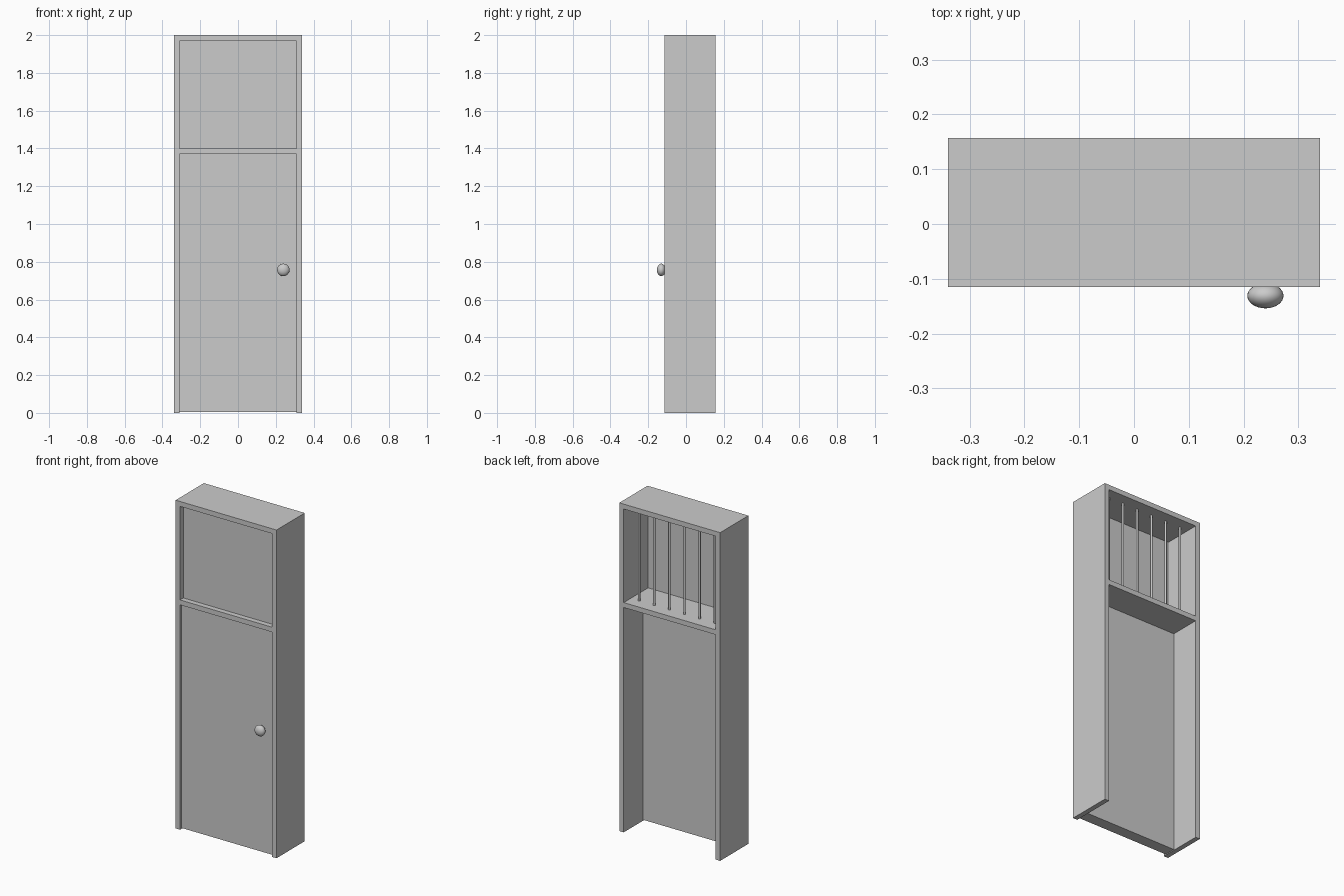
import bpy, bmesh
from mathutils import Matrix, Vector

cube = bpy.data.objects.get("Cube")
if cube:
    bpy.data.objects.remove(cube, do_unlink=True)

grey = bpy.data.materials.new("plain_grey")
grey.use_nodes = True
COLOUR = (0.6, 0.6, 0.6, 1)
grey.diffuse_color = COLOUR
grey.node_tree.nodes["Principled BSDF"].inputs["Base Color"].default_value = COLOUR

# Main sizes
FRONT, BACK = -0.115, 0.157
OUTER, INNER = 0.34, 0.31
TOP, HEAD, SILL, DOOR_TOP = 2.0, 1.97, 1.40, 1.37


def finish(name, bm):
    bmesh.ops.recalc_face_normals(bm, faces=bm.faces)
    mesh = bpy.data.meshes.new(name)
    bm.to_mesh(mesh)
    bm.free()
    mesh.materials.append(grey)
    obj = bpy.data.objects.new(name, mesh)
    bpy.context.collection.objects.link(obj)
    return obj


def box(name, low, high):
    low, high = Vector(low), Vector(high)
    bm = bmesh.new()
    place = Matrix.Translation((low + high) / 2) @ Matrix.Diagonal((high - low).to_4d())
    bmesh.ops.create_cube(bm, size=1, matrix=place)
    return finish(name, bm)


def smooth(obj):
    bpy.ops.object.select_all(action="DESELECT")
    obj.select_set(True)
    bpy.context.view_layer.objects.active = obj
    bpy.ops.object.shade_smooth_by_angle()


def rod(name, radius, length, matrix, sides=16):
    bm = bmesh.new()
    bmesh.ops.create_cone(bm, cap_ends=True, segments=sides, radius1=radius,
                          radius2=radius, depth=length, matrix=matrix)
    smooth(finish(name, bm))


# Frame: one outline with a doorway and a window opening, extruded to full depth
bm = bmesh.new()
xs = (-OUTER, -INNER, INNER, OUTER)
zs = (0, DOOR_TOP, SILL, HEAD, TOP)
for i in range(len(xs) - 1):
    for j in range(len(zs) - 1):
        if i == 1 and j in (0, 2):
            continue
        corners = ((i, j), (i + 1, j), (i + 1, j + 1), (i, j + 1))
        bm.faces.new([bm.verts.new((xs[a], FRONT, zs[b])) for a, b in corners])
bmesh.ops.remove_doubles(bm, verts=bm.verts, dist=0.0001)
result = bmesh.ops.extrude_face_region(bm, geom=bm.faces[:], use_keep_orig=True)
moved = [v for v in result["geom"] if isinstance(v, bmesh.types.BMVert)]
bmesh.ops.translate(bm, verts=moved, vec=(0, BACK - FRONT, 0))
finish("frame", bm)

# Door leaf and the thin upper panel
box("door", (-INNER, -0.10, 0.005), (INNER, -0.03, DOOR_TOP))
box("upper_panel", (-INNER, -0.083, SILL), (INNER, -0.078, HEAD))

# Upright bars behind the upper panel
for n in range(6):
    x = -0.255 + n * 0.102
    rod(f"bar_{n + 1}", 0.0065, HEAD - SILL,
        Matrix.Translation((x, 0.087, (HEAD + SILL) / 2)))

# Flattened knob on a short stem
KNOB_X, KNOB_Z = 0.24, 0.757
bm = bmesh.new()
bmesh.ops.create_uvsphere(
    bm, u_segments=32, v_segments=16, radius=1,
    matrix=Matrix.Translation((KNOB_X, -0.131, KNOB_Z)) @ Matrix.Diagonal((0.033, 0.023, 0.033, 1)))
smooth(finish("knob", bm))
rod("knob_stem", 0.012, 0.03,
    Matrix.Translation((KNOB_X, -0.11, KNOB_Z)) @ Matrix.Rotation(1.5708, 4, "X"))
